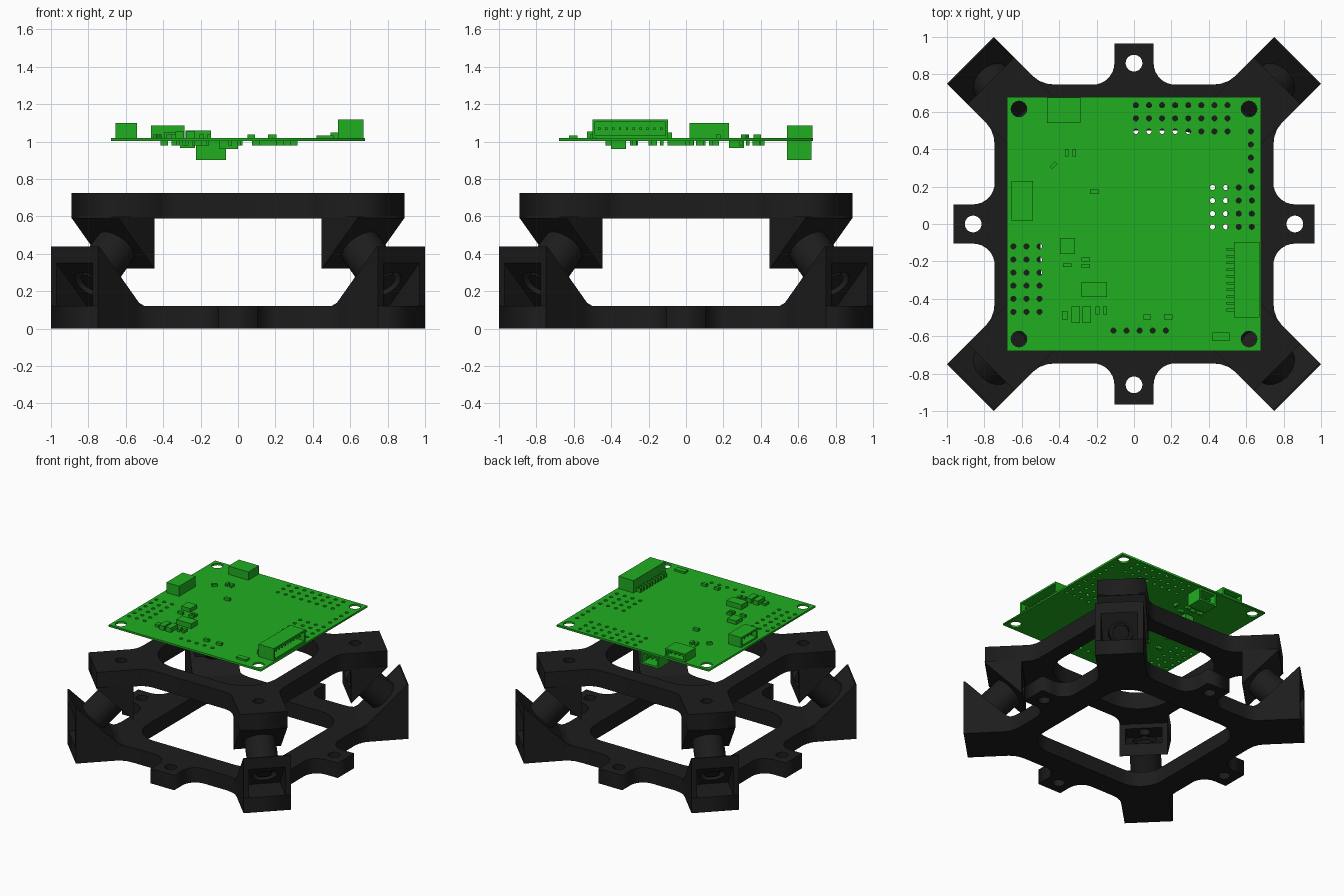
import bpy, bmesh, random
from math import sin, cos, pi, radians, sqrt
from mathutils import Matrix, Vector

if "Cube" in bpy.data.objects:
    bpy.data.objects.remove(bpy.data.objects["Cube"])

random.seed(4)


def material(name, rgb):
    m = bpy.data.materials.new(name)
    m.diffuse_color = (*rgb, 1)
    m.use_nodes = True
    m.node_tree.nodes["Principled BSDF"].inputs["Base Color"].default_value = m.diffuse_color
    return m


BLACK = material("black_plastic", (0.012, 0.012, 0.012))
GREEN = material("board_green", (0.015, 0.42, 0.015))


def add(name, mesh, mat):
    ob = bpy.data.objects.new(name, mesh)
    bpy.context.collection.objects.link(ob)
    mesh.materials.clear()
    mesh.materials.append(mat)
    return ob


def from_bm(name, bm, mat):
    bmesh.ops.recalc_face_normals(bm, faces=bm.faces)
    me = bpy.data.meshes.new(name)
    bm.to_mesh(me)
    bm.free()
    return add(name, me, mat)


def evaluated(ob):
    dg = bpy.context.evaluated_depsgraph_get()
    dg.update()
    return bpy.data.meshes.new_from_object(ob.evaluated_get(dg))


def plate(name, loops, z0, z1, mat):
    """Flat plate from an outline followed by hole loops."""
    cu = bpy.data.curves.new(name, 'CURVE')
    cu.dimensions, cu.fill_mode, cu.extrude = '2D', 'BOTH', (z1 - z0) / 2
    for loop in loops:
        sp = cu.splines.new('POLY')
        sp.points.add(len(loop) - 1)
        for p, (x, y) in zip(sp.points, loop):
            p.co = (x, y, 0, 1)
        sp.use_cyclic_u = True
    tmp = bpy.data.objects.new(name + "_curve", cu)
    bpy.context.collection.objects.link(tmp)
    me = evaluated(tmp)
    bpy.data.objects.remove(tmp)
    me.transform(Matrix.Translation((0, 0, (z0 + z1) / 2)))
    bm = bmesh.new()
    bm.from_mesh(me)
    bmesh.ops.remove_doubles(bm, verts=bm.verts, dist=1e-5)
    return from_bm(name, bm, mat)


def circle(x, y, r, n=24):
    return [(x + r * cos(2 * pi * i / n), y + r * sin(2 * pi * i / n)) for i in range(n)]


def rounded_square(h, r, n=10):
    return [((h - r) * sx + r * cos(a0 + pi / 2 * i / n), (h - r) * sy + r * sin(a0 + pi / 2 * i / n))
            for sx, sy, a0 in ((1, 1, 0), (-1, 1, pi / 2), (-1, -1, pi), (1, -1, 1.5 * pi))
            for i in range(n + 1)]


def eightfold(octant):
    """Mirror an octant outline over the diagonal, then turn it four times."""
    quarter = octant + [(y, x) for x, y in reversed(octant)]
    out = []
    for c, s in ((1, 0), (0, 1), (-1, 0), (0, -1)):
        out += [(x * c - y * s, x * s + y * c) for x, y in quarter]
    return out


# Lower frame plate with four drilled ears
ear_arc = [(0.86 + 0.115 * cos(a), 0.22 + 0.115 * sin(a))
           for a in [radians(270 - 90 * i / 8) for i in range(9)]]
lower = [(0.965, 0.105)] + ear_arc + [(0.745, 0.42), (0.75, 0.465), (0.765, 0.507), (0.79, 0.54), (1.0, 0.75)]
plate("lower_frame", [eightfold(lower), rounded_square(0.56, 0.2)]
      + [circle(x, y, 0.045) for x, y in ((0.86, 0), (-0.86, 0), (0, 0.86), (0, -0.86))], 0, 0.12, BLACK)

# Upper frame plate with corner screw holes
CORNERS = [(sx * 0.615, sy * 0.615) for sx in (1, -1) for sy in (1, -1)]
upper = [(0.63, 0.32), (0.635, 0.355), (0.645, 0.385), (0.66, 0.41), (0.89, 0.64)]
plate("upper_frame", [eightfold(upper), rounded_square(0.5, 0.28)]
      + [circle(x, y, 0.042) for x, y in CORNERS], 0.588, 0.724, BLACK)


def prism(name, profile, w):
    """Extrude a (distance, height) profile to half-width w."""
    bm = bmesh.new()
    f = bm.faces.new([bm.verts.new((d, -w, z)) for d, z in profile])
    ret = bmesh.ops.extrude_face_region(bm, geom=[f])
    bmesh.ops.translate(bm, vec=(0, 2 * w, 0), verts=[v for v in ret["geom"] if isinstance(v, bmesh.types.BMVert)])
    return from_bm(name, bm, BLACK)


def lathe(name, profile, matrix, n=32):
    bm = bmesh.new()
    for (r0, z0), (r1, z1) in zip(profile, profile[1:]):
        for i in range(n):
            a, b = 2 * pi * i / n, 2 * pi * (i + 1) / n
            pts = [(r0 * cos(a), r0 * sin(a), z0), (r0 * cos(b), r0 * sin(b), z0),
                   (r1 * cos(b), r1 * sin(b), z1), (r1 * cos(a), r1 * sin(a), z1)]
            if r0 == 0:
                pts.pop(0)
            elif r1 == 0:
                pts.pop()
            bm.faces.new([bm.verts.new(p) for p in pts])
    bmesh.ops.remove_doubles(bm, verts=bm.verts, dist=1e-5)
    bm.transform(matrix)
    return from_bm(name, bm, BLACK)


def cut(ob, cutters):
    for c in cutters:
        m = ob.modifiers.new("cut", 'BOOLEAN')
        m.object, m.operation, m.solver = c, 'DIFFERENCE', 'EXACT'
    me = evaluated(ob)
    ob.modifiers.clear()
    ob.data = me
    for c in cutters:
        bpy.data.objects.remove(c)


def four_corners(ob):
    name = ob.name
    for k in range(4):
        o = ob if k == 0 else bpy.data.objects.new(f"{name}_{k + 1}", ob.data)
        if k:
            bpy.context.collection.objects.link(o)
        o.rotation_euler.z = radians(45 + 90 * k)


# Slanted damper axis shared by both corner wedges
AXIS = Matrix.Translation((1.0, 0, 0.3615)) @ Matrix.Rotation(radians(-45), 4, 'Y')


def bore():
    return lathe("bore", [(0, -0.185), (0.09, -0.185), (0.09, 0.185), (0, 0.185)], AXIS)


# Lower wedges with an outward pocket
W = 0.177
low = prism("lower_corner_block", [(0.88, 0), (1.237, 0), (1.237, 0.44), (1.227, 0.44), (0.925, 0.138), (0.88, 0.118)], W)
cut(low, [prism("pocket", [(1.26, 0.373), (1.0, 0.113), (1.26, 0.113)], 0.135), bore()])
four_corners(low)

# Upper wedges with an inward pocket and a screw hole
up = prism("upper_corner_block", [(0.81, 0.32), (1.082, 0.592), (1.082, 0.6), (0.81, 0.6)], W)
cut(up, [prism("pocket", [(0.79, 0.40), (0.94, 0.55), (0.79, 0.55)], 0.135), bore(),
         lathe("drill", [(0, 0.53), (0.042, 0.53), (0.042, 0.63), (0, 0.63)], Matrix.Translation((0.87, 0, 0)))])
four_corners(up)

# Rubber dampers between the wedges
damper = lathe("damper", [(0, -0.165), (0.06, -0.165), (0.06, -0.107), (0.115, -0.107), (0.115, 0.107),
                          (0.06, 0.107), (0.06, 0.165), (0, 0.165)], AXIS)
bpy.context.view_layer.objects.active = damper
damper.select_set(True)
bpy.ops.object.shade_smooth_by_angle(angle=radians(35))
four_corners(damper)

# Circuit board with mounting and pin holes
ZB, ZT = 1.003, 1.018
pins = [(0.01 + 0.07 * i, 0.635 - 0.07 * j) for i in range(8) for j in range(3)]
pins += [(0.625, 0.495 - 0.07 * j) for j in range(4)]
pins += [(0.42 + 0.07 * i, 0.195 - 0.07 * j) for i in range(4) for j in range(4)]
pins += [(-0.645 + 0.07 * i, -0.12 - 0.07 * j) for i in range(3) for j in range(6)]
pins += [(-0.11 + 0.07 * i, -0.57) for i in range(5)]
plate("circuit_board", [[(-0.68, -0.68), (0.68, -0.68), (0.68, 0.68), (-0.68, 0.68)]]
      + [circle(x, y, 0.042) for x, y in CORNERS] + [circle(x, y, 0.014, 10) for x, y in pins], ZB, ZT, GREEN)


def box(bm, x0, x1, y0, y1, z0, z1, turn=0):
    c = Vector(((x0 + x1) / 2, (y0 + y1) / 2, (z0 + z1) / 2))
    m = Matrix.Translation(c) @ Matrix.Rotation(turn, 4, 'Z') @ Matrix.Diagonal((x1 - x0, y1 - y0, z1 - z0, 1))
    bmesh.ops.create_cube(bm, size=1, matrix=m)


def socket(name, lo, hi, axis, sign, n_pins, t=0.014):
    """Open-mouthed connector housing facing sign*axis, with contact pins inside."""
    bm = bmesh.new()
    for a in range(3):
        for s in (-1, 1):
            if (a, s) == (axis, sign):
                continue
            l, h = list(lo), list(hi)
            if s > 0:
                l[a] = h[a] - t
            else:
                h[a] = l[a] + t
            box(bm, l[0], h[0], l[1], h[1], l[2], h[2])
    row = 1 - axis
    for i in range(n_pins):
        l, h = list(lo), list(hi)
        c = lo[row] + (hi[row] - lo[row]) * (i + 1) / (n_pins + 1)
        l[row], h[row] = c - 0.006, c + 0.006
        mid = (lo[2] + hi[2]) / 2
        l[2], h[2] = mid - 0.006, mid + 0.006
        l[axis], h[axis] = lo[axis] + 0.025, hi[axis] - 0.025
        box(bm, l[0], h[0], l[1], h[1], l[2], h[2])
    return from_bm(name, bm, GREEN)


# Connectors
socket("wide_connector", (0.535, -0.5, ZT), (0.67, -0.095, 1.118), 0, 1, 10)
socket("side_connector", (-0.655, 0.02, ZT), (-0.54, 0.23, 1.10), 0, -1, 4)
socket("usb_port", (-0.465, 0.54, ZT), (-0.285, 0.675, 1.085), 1, 1, 4)
socket("underside_connector", (-0.225, 0.54, 0.90), (-0.065, 0.67, ZB), 1, 1, 3)

# Chips, small parts and connector leads on the top side
bm = bmesh.new()
for x0, x1, y0, y1, h in (
        (-0.395, -0.315, -0.16, -0.075, 0.03), (-0.28, -0.145, -0.39, -0.31, 0.04),
        (-0.335, -0.29, -0.53, -0.44, 0.035), (-0.275, -0.23, -0.53, -0.44, 0.035),
        (0.42, 0.51, -0.625, -0.58, 0.015), (-0.235, -0.19, 0.16, 0.185, 0.02),
        (-0.385, -0.355, -0.51, -0.465, 0.02), (-0.205, -0.185, -0.485, -0.44, 0.02),
        (-0.165, -0.145, -0.485, -0.44, 0.02), (0.05, 0.09, -0.51, -0.485, 0.02),
        (0.16, 0.205, -0.51, -0.485, 0.02), (-0.28, -0.235, -0.2, -0.18, 0.02),
        (-0.28, -0.235, -0.235, -0.215, 0.02), (-0.38, -0.335, -0.23, -0.21, 0.02),
        (-0.37, -0.35, 0.36, 0.4, 0.02), (-0.33, -0.31, 0.36, 0.4, 0.02)):
    box(bm, x0, x1, y0, y1, ZT, ZT + h)
box(bm, -0.45, -0.41, 0.305, 0.325, ZT, ZT + 0.02, radians(45))
for i in range(10):
    y = -0.46 + 0.036 * i
    box(bm, 0.495, 0.54, y - 0.007, y + 0.007, ZT, ZT + 0.03)
from_bm("top_components", bm, GREEN)

# Chips and small parts on the underside
bm = bmesh.new()
box(bm, -0.31, -0.23, 0.23, 0.31, 0.965, ZB)
box(bm, -0.1, 0.0, -0.4, -0.32, 0.96, ZB)
box(bm, 0.1, 0.24, -0.1, 0.04, 0.98, ZB)
for i in range(26):
    x, y = random.uniform(-0.4, 0.38), random.uniform(-0.45, 0.45)
    w, d = random.choice(((0.02, 0.04), (0.04, 0.02)))
    box(bm, x - w / 2, x + w / 2, y - d / 2, y + d / 2, 0.98, ZB)
from_bm("underside_components", bm, GREEN)
